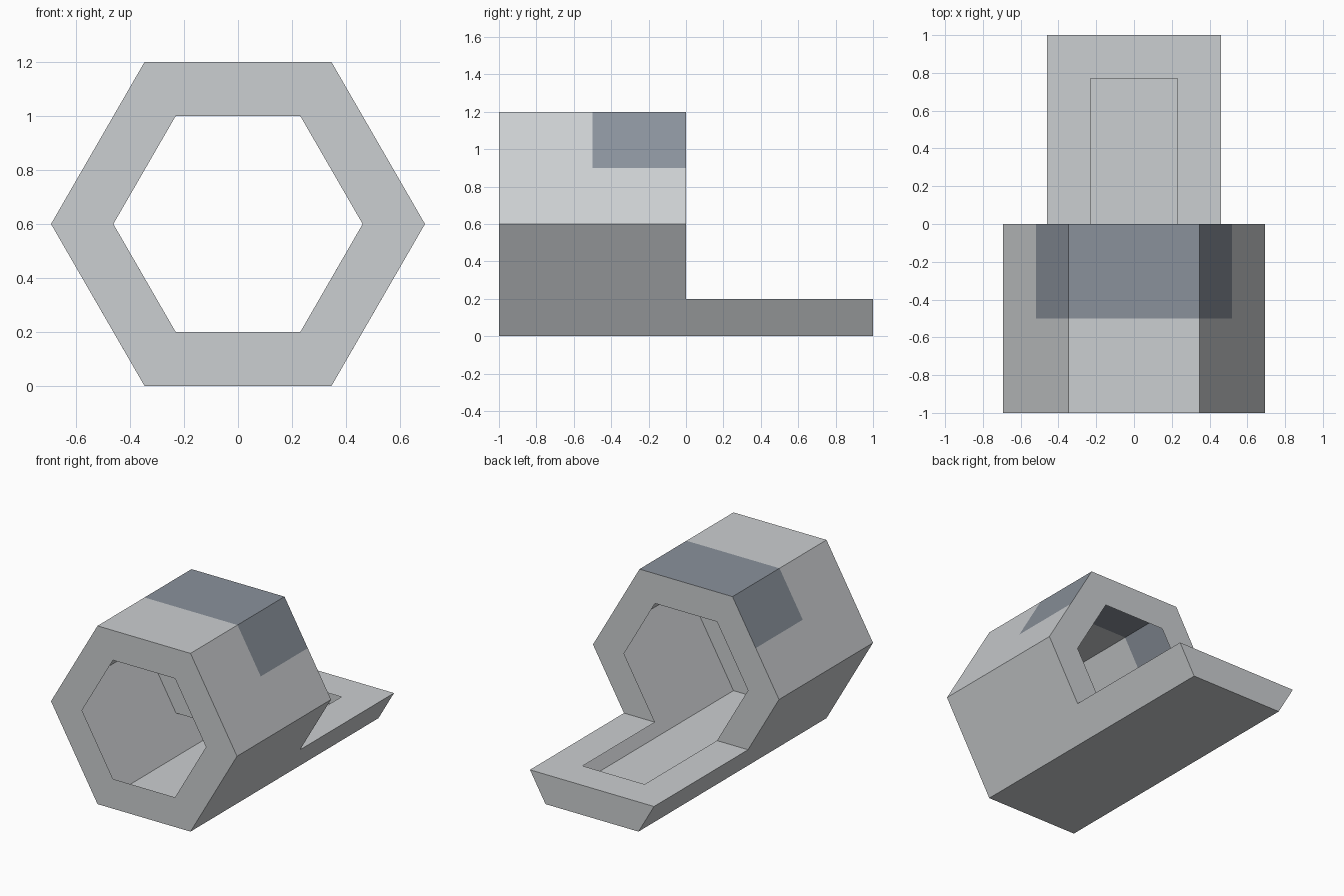
import bpy, bmesh, math
from mathutils import Vector

if "Cube" in bpy.data.objects:
    bpy.data.objects.remove(bpy.data.objects["Cube"])

R, R_IN, CZ = 0.6928, 0.4619, 0.6      # outer / opening hexagon radii, axis height
Z_TRAY, Z_BAND = 0.2, 0.9              # tray top, lower edge of painted band
HALF = R_IN / 2                        # half width of the opening's flat side
X_TRAY = R_IN                          # half width of tray top


def material(name, rgb):
    m = bpy.data.materials.new(name)
    m.diffuse_color = (*rgb, 1)
    m.use_nodes = True
    m.node_tree.nodes["Principled BSDF"].inputs["Base Color"].default_value = m.diffuse_color
    return m


GREY = material("light grey", (0.60, 0.62, 0.635))
BLUE = material("slate blue grey", (0.255, 0.285, 0.33))


def build(name, faces, rule=None):
    """Make one thin-walled part from polygons; rule picks the painted faces."""
    bm = bmesh.new()
    for pts in faces:
        bm.faces.new([bm.verts.new(p) for p in pts])
    bmesh.ops.remove_doubles(bm, verts=bm.verts, dist=1e-4)
    bmesh.ops.recalc_face_normals(bm, faces=bm.faces)
    for f in bm.faces:
        c = f.calc_center_median()
        # keep normals pointing outwards from the tube axis or ends
        out = Vector((c.x, 0, c.z - CZ)) if abs(f.normal.y) < 0.5 else Vector((0, c.y + 0.5, 0))
        if name == "tray" and f.normal.y ** 2 < 0.5:
            out = Vector((c.x, 0, c.z - Z_TRAY / 2))
        if f.normal.dot(out) < 0:
            f.normal_flip()
        f.material_index = int(bool(rule and rule(c)))
    me = bpy.data.meshes.new(name)
    bm.to_mesh(me)
    bm.free()
    me.materials.append(GREY)
    me.materials.append(BLUE)
    ob = bpy.data.objects.new(name, me)
    bpy.context.collection.objects.link(ob)
    return ob


def hexagon(r):
    return [(r * math.cos(math.radians(60 * k)), CZ + r * math.sin(math.radians(60 * k)))
            for k in range(6)]


def strip(profile, y0, y1):
    """Sweep an open x-z profile along y."""
    return [[(a[0], y0, a[1]), (b[0], y0, b[1]), (b[0], y1, b[1]), (a[0], y1, a[1])]
            for a, b in zip(profile, profile[1:])]


def ring(outer, inner, y):
    """Flat ring of quads between two x-z profiles."""
    return [[(a[0], y, a[1]), (b[0], y, b[1]), (d[0], y, d[1]), (c[0], y, c[1])]
            for a, b, c, d in zip(outer, outer[1:], inner, inner[1:])]


outer, inner = hexagon(R), hexagon(R_IN)

# Hollow hexagonal tube wall, split where the painted band ends
x_band = R - (Z_BAND - CZ) / math.sqrt(3)
wall = [outer[0], (x_band, Z_BAND), outer[1], outer[2], (-x_band, Z_BAND)] + outer[3:] + outer[:1]
build("tube_wall", strip(wall, -1, -0.5) + strip(wall, -0.5, 0),
      lambda c: c.z > Z_BAND and c.y > -0.5)

# Front end plate with hexagonal opening
build("front_rim", ring(outer + outer[:1], inner + inner[:1], -1))

# Back end plate, open below the tray top
back_out = [(X_TRAY, Z_TRAY)] + outer[:4] + [(-X_TRAY, Z_TRAY)]
back_in = [(HALF, Z_TRAY)] + inner[:4] + [(-HALF, Z_TRAY)]
build("back_rim", ring(back_out, back_in, 0))

# Hollow tray: bottom and sides, end wall, and a top with a slot
tub = [(-X_TRAY, Z_TRAY), outer[4], outer[5], (X_TRAY, Z_TRAY)]
slot_end = 0.77
xs = [(-X_TRAY, Z_TRAY), (-HALF, Z_TRAY), (HALF, Z_TRAY), (X_TRAY, Z_TRAY)]
tray = strip(tub, 0, 1) + [[(x, 1, z) for x, z in tub]]
tray += strip(xs[:2], 0, slot_end) + strip(xs[2:], 0, slot_end) + strip(xs, slot_end, 1)
build("tray", tray)
